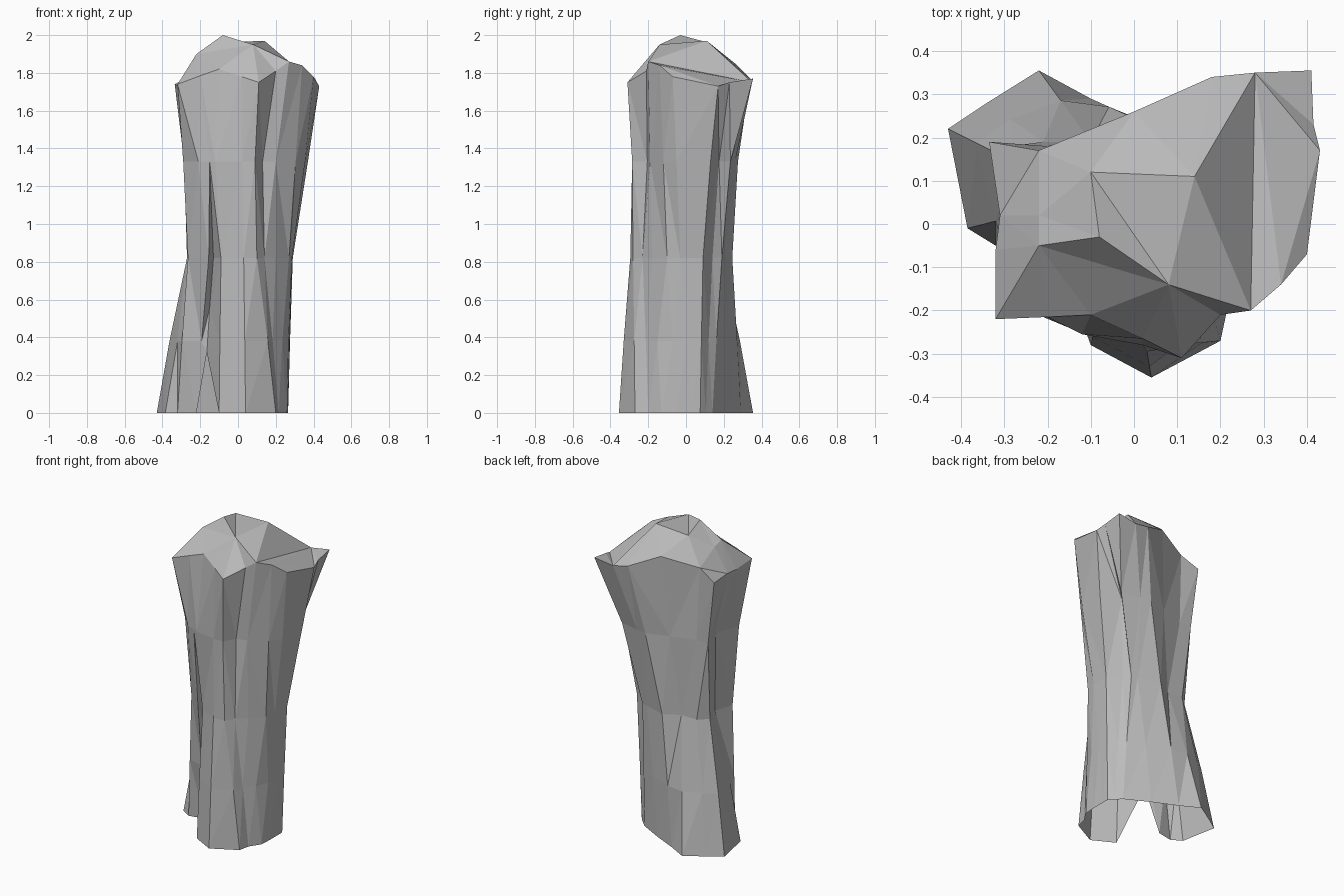
import bpy
import bmesh
from mathutils import Vector
from mathutils.geometry import delaunay_2d_cdt

cube = bpy.data.objects.get("Cube")
if cube:
    bpy.data.objects.remove(cube, do_unlink=True)

stone = bpy.data.materials.new("grey_stone")
stone.use_nodes = True
grey = (0.5, 0.5, 0.5, 1)
stone.diffuse_color = grey
stone.node_tree.nodes["Principled BSDF"].inputs["Base Color"].default_value = grey

# Ridges and creases around the pillar: (x, y) at the foot, waist and shoulder
ridges = [
    (-.10, -.28, -.09, -.235, -.12, -.255), (.04, -.355, .03, -.295, .02, -.28),
    (.20, -.27, .10, -.28, .09, -.285), (.215, -.20, .14, -.23, .13, -.205),
    (.26, -.13, .20, -.18, .20, -.19), (.265, -.05, .27, -.10, .305, -.12),
    (.265, .03, .285, -.03, .355, -.05), (.265, .075, .29, .09, .37, .13),
    (.235, .105, .205, .14, .24, .175), (.20, .14, .18, .19, .295, .235),
    (.05, .22, .14, .20, .17, .26), (-.10, .29, 0, .245, .10, .275),
    (-.22, .355, -.10, .19, -.04, .225), (-.34, .28, -.21, .19, -.20, .18),
    (-.43, .22, -.27, .14, -.285, .18), (-.385, -.01, -.23, .03, -.24, .04),
    (-.32, -.05, -.265, -.10, -.29, -.13), (-.22, -.03, -.155, -.19, -.21, -.215),
    (-.165, -.10, -.13, -.10, -.15, -.24),
]
# Rim of the top, in the same order
rim = [
    (-.10, -.21, 1.82), (.02, -.265, 1.78), (.11, -.31, 1.75),
    (.20, -.21, 1.81), (.27, -.20, 1.86), (.34, -.14, 1.84),
    (.40, -.07, 1.78), (.43, .17, 1.73), (.415, .23, 1.75),
    (.41, .355, 1.77), (.28, .35, 1.75), (.18, .34, 1.77),
    (0, .26, 1.85), (-.22, .17, 1.80), (-.335, .19, 1.74),
    (-.31, .02, 1.73), (-.32, -.06, 1.73), (-.32, -.22, 1.74),
    (-.20, -.215, 1.785),
]
# Peaks of the crown
peaks = {
    "summit": (-.08, -.03, 2), "right": (.14, .11, 1.97),
    "back": (-.10, .12, 1.96), "front": (.08, -.14, 1.95),
    "left": (-.22, -.05, 1.90), "left_low": (-.22, .02, 1.88),
}
# Sharp edges of the crown, between named peaks and rim numbers
creases = [
    ("summit", "front"), ("summit", "back"), ("summit", "left"),
    ("back", "front"), ("back", "right"), ("right", "front"),
    ("left", "front"), ("left", 0), ("left", 17), ("front", 0),
    ("front", 4), ("right", 4), ("right", 10), (4, 10), ("back", 12),
]

KNEE, WAIST, SHOULDER = .38, .82, 1.33
GAP_HEIGHT = .32

bm = bmesh.new()
columns = []
for i, (fx, fy, wx, wy, sx, sy) in enumerate(ridges):
    # The last column is the crevice, which opens into a gap at the foot
    foot = Vector((fx, fy, GAP_HEIGHT if i == len(ridges) - 1 else 0))
    waist = Vector((wx, wy, WAIST))
    knee = foot.lerp(waist, .42)
    knee.z = foot.z + (WAIST - foot.z) * KNEE / WAIST
    points = (foot, knee, waist, Vector((sx, sy, SHOULDER)), rim[i])
    columns.append([bm.verts.new(p) for p in points])

# Walls
for i, left in enumerate(columns):
    right = columns[(i + 1) % len(columns)]
    for k in range(len(left) - 1):
        bm.faces.new((left[k], right[k], right[k + 1], left[k + 1]))

# Crown, triangulated between the rim and the peaks along the sharp edges
crown = [c[-1] for c in columns] + [bm.verts.new(p) for p in peaks.values()]
n = len(columns)
number = {name: n + i for i, name in enumerate(peaks)}
edges = [(i, (i + 1) % n) for i in range(n)]
edges += [(number.get(a, a), number.get(b, b)) for a, b in creases]
result = delaunay_2d_cdt([v.co.xy for v in crown], edges, [], 1, 1e-5)
for tri in result[2]:
    bm.faces.new([crown[result[3][j][0]] for j in tri])

bmesh.ops.triangulate(bm, faces=[f for f in bm.faces if len(f.verts) > 3])
bmesh.ops.recalc_face_normals(bm, faces=bm.faces)
mesh = bpy.data.meshes.new("rock_pillar")
bm.to_mesh(mesh)
bm.free()
mesh.materials.append(stone)
pillar = bpy.data.objects.new("rock_pillar", mesh)
bpy.context.collection.objects.link(pillar)
